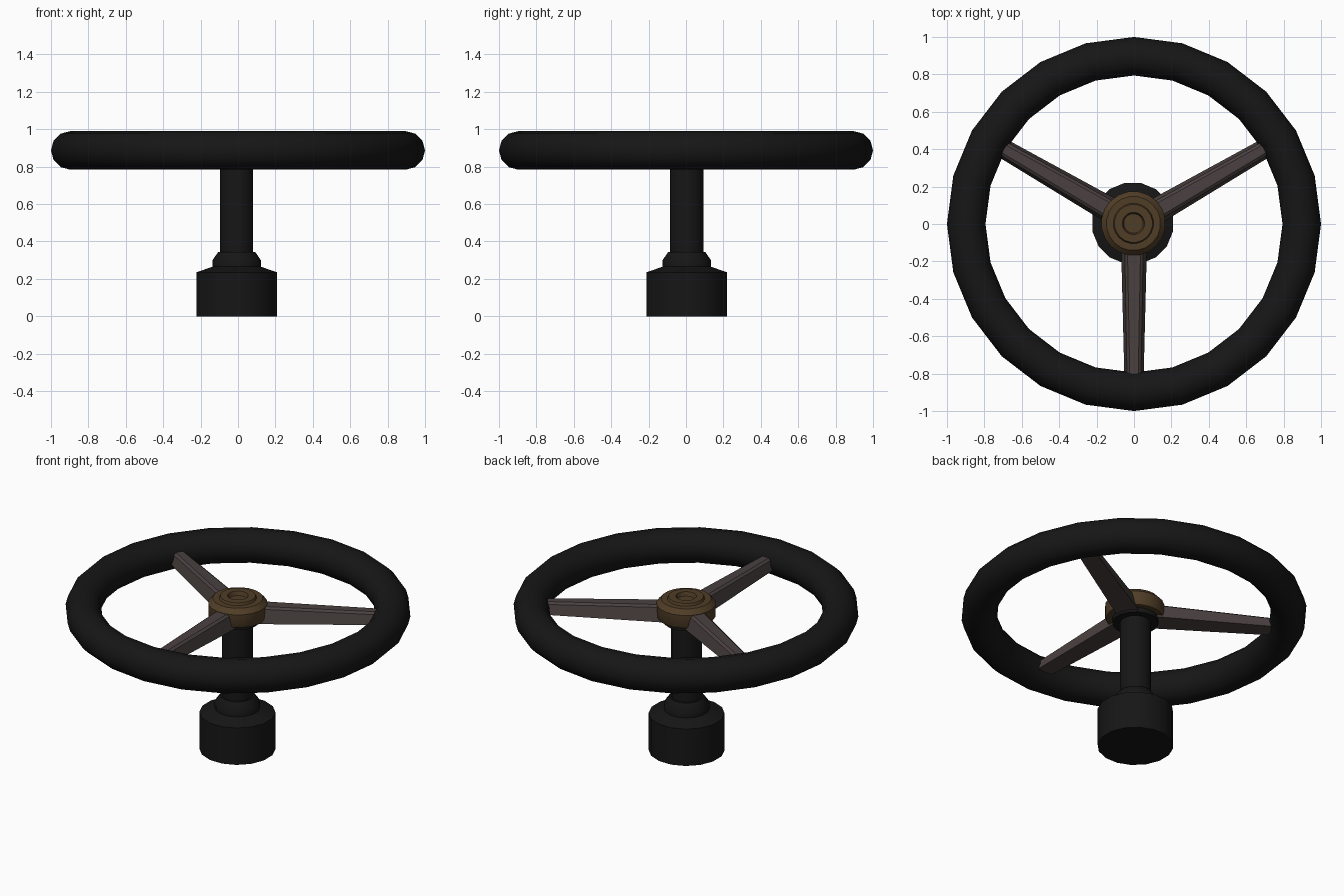
import bpy, bmesh, math
from mathutils import Matrix, Vector

if "Cube" in bpy.data.objects:
    bpy.data.objects.remove(bpy.data.objects["Cube"])


def material(name, rgb):
    m = bpy.data.materials.new(name)
    m.diffuse_color = (*rgb, 1)
    m.use_nodes = True
    m.node_tree.nodes["Principled BSDF"].inputs["Base Color"].default_value = m.diffuse_color
    return m


BLACK = material("black_rubber", (0.008, 0.008, 0.008))
BRASS = material("aged_brass", (0.08, 0.047, 0.02))
STEEL = material("warm_steel", (0.069, 0.053, 0.052))


def finish(bm, name, mat, angle=35):
    bmesh.ops.recalc_face_normals(bm, faces=bm.faces)
    me = bpy.data.meshes.new(name)
    bm.to_mesh(me)
    bm.free()
    ob = bpy.data.objects.new(name, me)
    bpy.context.collection.objects.link(ob)
    me.materials.append(mat)
    bpy.ops.object.select_all(action='DESELECT')
    ob.select_set(True)
    bpy.context.view_layer.objects.active = ob
    bpy.ops.object.shade_smooth_by_angle(angle=math.radians(angle))
    return ob


def lathe(name, profile, sides, center, mat):
    """Revolve (radius, z) points around a vertical axis, capping both ends."""
    bm = bmesh.new()
    rings = []
    for r, z in profile:
        ring = []
        for i in range(sides):
            a = 2 * math.pi * (i + 0.5) / sides
            ring.append(bm.verts.new((center[0] + r * math.cos(a),
                                      center[1] + r * math.sin(a), z)))
        rings.append(ring)
    for a, b in zip(rings, rings[1:]):
        for i in range(sides):
            j = (i + 1) % sides
            bm.faces.new((a[i], a[j], b[j], b[i]))
    bm.faces.new(rings[0])
    bm.faces.new(rings[-1])
    return finish(bm, name, mat)


# Rim
bpy.ops.mesh.primitive_torus_add(major_segments=24, minor_segments=12,
                                 major_radius=0.897, minor_radius=0.103,
                                 location=(0, 0, 0.887))
rim = bpy.context.object
rim.name = "wheel_rim"
rim.data.materials.append(BLACK)
bpy.ops.object.shade_smooth_by_angle(angle=math.radians(40))

# Column with stepped base and a collar under the hub
AXIS = (-0.007, 0.004)
lathe("steering_column",
      [(0.220, 0), (0.220, 0.235), (0.132, 0.265), (0.132, 0.30),
       (0.100, 0.345), (0.090, 0.345), (0.090, 0.82), (0.134, 0.82),
       (0.134, 0.86)], 16, AXIS, BLACK)

# Hub with stepped cap and centre dimple
lathe("hub",
      [(0.165, 0.85), (0.172, 0.862), (0.172, 0.935), (0.145, 0.965),
       (0.108, 0.965), (0.102, 0.98), (0.060, 0.98), (0.052, 0.955)],
      20, (-0.003, 0.003), BRASS)

# Three tapered spokes, trapezoid in section
STATIONS = [(0.08, 0.070, 0.048, 0.835, 0.935),
            (0.84, 0.051, 0.034, 0.85, 0.92)]
for k, deg in enumerate((30, 150, 270)):
    bm = bmesh.new()
    turn = Matrix.Rotation(math.radians(deg), 4, 'Z')
    ends = []
    for x, wide, narrow, low, high in STATIONS:
        section = [(-wide, low), (wide, low), (narrow, high), (-narrow, high)]
        ends.append([bm.verts.new(turn @ Vector((x, y, z))) for y, z in section])
    a, b = ends
    for i in range(4):
        j = (i + 1) % 4
        bm.faces.new((a[i], a[j], b[j], b[i]))
    bm.faces.new(a)
    bm.faces.new(b)
    # Soften the upper edges
    top = [e for e in bm.edges if abs(e.verts[0].co.z - e.verts[1].co.z) < 0.05
           and min(v.co.z for v in e.verts) > 0.9 and e.calc_length() > 0.5]
    bmesh.ops.bevel(bm, geom=top, offset=0.012, segments=1, affect='EDGES')
    finish(bm, f"spoke_{k + 1}", STEEL, 30)
